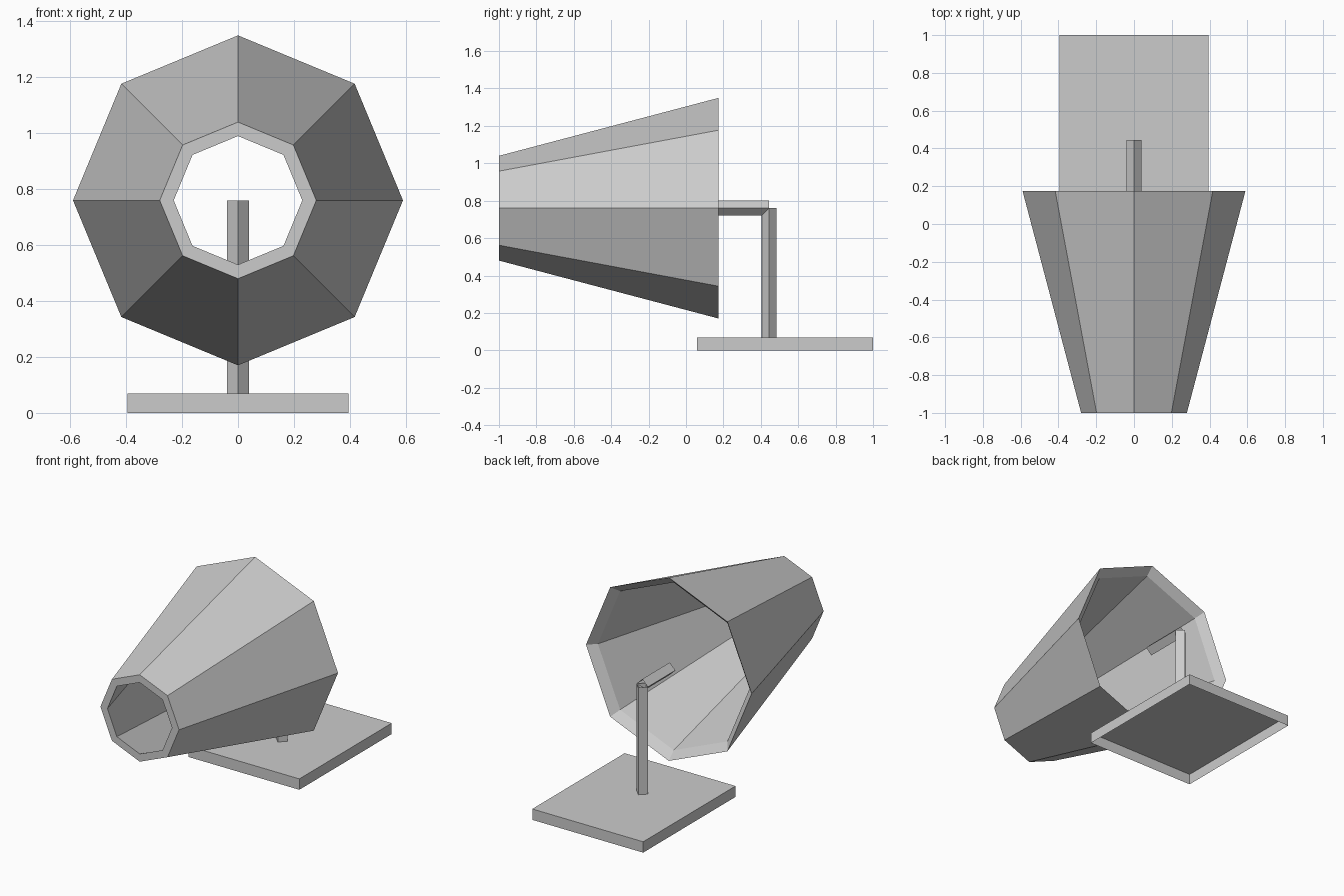
import bpy, bmesh
from math import cos, sin, tau
from mathutils import Vector

if "Cube" in bpy.data.objects:
    bpy.data.objects.remove(bpy.data.objects["Cube"], do_unlink=True)

grey = bpy.data.materials.new("plain grey")
grey.use_nodes = True
grey.diffuse_color = (0.6, 0.6, 0.6, 1)
grey.node_tree.nodes["Principled BSDF"].inputs["Base Color"].default_value = grey.diffuse_color


def finish(name, bm):
    """Turn a bmesh into a flat-shaded object."""
    bmesh.ops.recalc_face_normals(bm, faces=bm.faces)
    mesh = bpy.data.meshes.new(name)
    bm.to_mesh(mesh)
    bm.free()
    mesh.materials.append(grey)
    obj = bpy.data.objects.new(name, mesh)
    bpy.context.collection.objects.link(obj)
    return obj


def bridge(bm, a, b):
    """Join two rings of vertices with quads."""
    n = len(a)
    for i in range(n):
        j = (i + 1) % n
        bm.faces.new((a[i], a[j], b[j], b[i]))


def ring(bm, centre, u, v, radius, sides):
    return [bm.verts.new(centre + radius * (u * cos(tau * i / sides) + v * sin(tau * i / sides)))
            for i in range(sides)]


X, Y, Z = Vector((1, 0, 0)), Vector((0, 1, 0)), Vector((0, 0, 1))
AXIS_Z = 0.76
POST_Y = 0.445
TUBE_RADIUS = 0.04

# Eight-sided tapered shade: outer wall, front rim, inner wall, bevelled rear lip
bm = bmesh.new()
profile = [(0.59, 0.175), (0.28, -1.0), (0.23, -1.0), (0.54, 0.125)]
rings = [ring(bm, Y * y + Z * AXIS_Z, X, Z, r, 8) for r, y in profile]
for k, loop in enumerate(rings):
    bridge(bm, loop, rings[(k + 1) % len(rings)])
finish("shade", bm)


# Square tubes with open ends, standing on a corner
def tube(name, start, end, u, v):
    bm = bmesh.new()
    bridge(bm, ring(bm, start, u, v, TUBE_RADIUS, 4), ring(bm, end, u, v, TUBE_RADIUS, 4))
    finish(name, bm)


elbow = Vector((0, POST_Y, AXIS_Z))
tube("post", Vector((0, POST_Y, 0.07)), elbow, X, Y)
tube("arm", Vector((0, 0.165, AXIS_Z)), elbow, X, Z)

# Base slab, hollow and open underneath
bm = bmesh.new()
bmesh.ops.create_cube(bm, size=1)
bmesh.ops.scale(bm, vec=(0.79, 0.94, 0.07), verts=bm.verts)
bmesh.ops.translate(bm, vec=(0, 0.53, 0.035), verts=bm.verts)
bottom = [f for f in bm.faces if f.calc_center_median().z < 0.01]
bmesh.ops.delete(bm, geom=bottom, context="FACES")
finish("base", bm)
